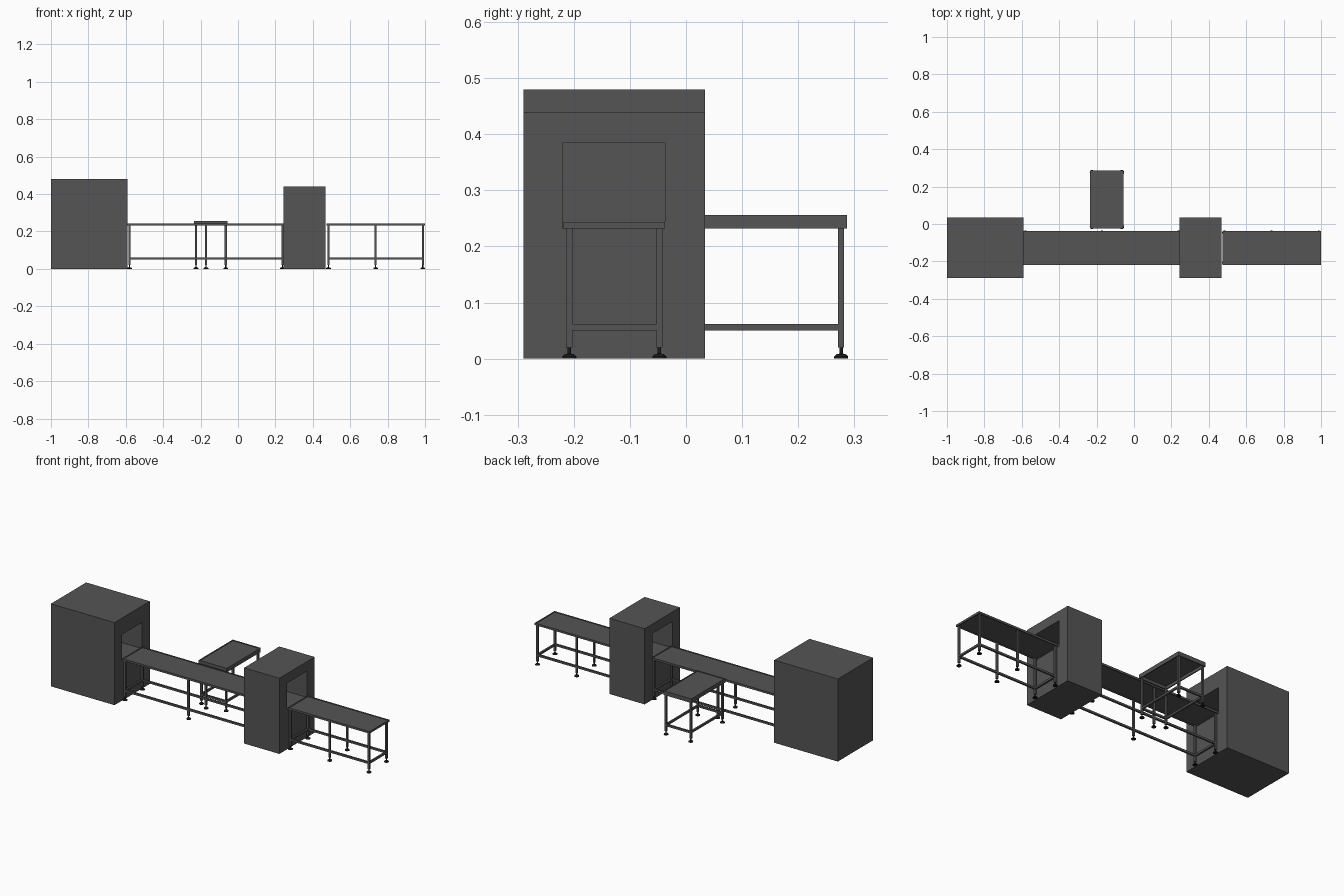
import bpy, bmesh, math
from mathutils import Matrix, Vector

if "Cube" in bpy.data.objects:
    bpy.data.objects.remove(bpy.data.objects["Cube"])


def material(name, value):
    mat = bpy.data.materials.new(name)
    mat.diffuse_color = (value, value, value, 1)
    mat.use_nodes = True
    mat.node_tree.nodes["Principled BSDF"].inputs["Base Color"].default_value = mat.diffuse_color
    return mat


STEEL = material("dark_grey", 0.09)
RUBBER = material("black", 0.012)


def add_object(name, bm, mat=STEEL):
    bmesh.ops.recalc_face_normals(bm, faces=bm.faces)
    mesh = bpy.data.meshes.new(name)
    bm.to_mesh(mesh)
    bm.free()
    mesh.materials.append(mat)
    obj = bpy.data.objects.new(name, mesh)
    bpy.context.collection.objects.link(obj)
    return obj


def box(name, lo, hi):
    lo, hi = Vector(lo), Vector(hi)
    bm = bmesh.new()
    bmesh.ops.create_cube(bm, size=1, matrix=Matrix.Translation((lo + hi) / 2)
                          @ Matrix.Diagonal((*(hi - lo), 1)))
    return add_object(name, bm)


def cabinet(name, lo, hi, cut_lo, cut_hi):
    body = box(name, lo, hi)
    cutter = box(name + "_cutter", cut_lo, cut_hi)
    mod = body.modifiers.new("opening", 'BOOLEAN')
    mod.operation, mod.solver, mod.object = 'DIFFERENCE', 'EXACT', cutter
    bpy.context.view_layer.objects.active = body
    bpy.ops.object.modifier_apply(modifier=mod.name)
    bpy.data.objects.remove(cutter)


def foot(name, x, y):
    # turned levelling foot: base disc, flare, threaded stem
    profile = [(0, 0), (0.0125, 0), (0.0125, 0.004), (0.008, 0.008),
               (0.003, 0.009), (0.003, 0.022), (0, 0.022)]
    bm = bmesh.new()
    verts = [bm.verts.new((r, 0, z)) for r, z in profile]
    edges = [bm.edges.new(p) for p in zip(verts, verts[1:])]
    bmesh.ops.spin(bm, geom=verts + edges, axis=(0, 0, 1), cent=(0, 0, 0),
                   steps=16, angle=2 * math.pi)
    bmesh.ops.remove_doubles(bm, verts=bm.verts, dist=1e-5)
    obj = add_object(name, bm, RUBBER)
    obj.location = (x, y, 0)
    bpy.ops.object.select_all(action='DESELECT')
    obj.select_set(True)
    bpy.context.view_layer.objects.active = obj
    bpy.ops.object.shade_smooth_by_angle()


LEG = 0.0055      # half width of a leg
BASE = 0.232      # underside of every table top


def table(name, x0, x1, y0, y1, top, leg_columns):
    # rim rails and recessed bed
    t = 0.006
    for side, y in (("front", y0), ("back", y1 - t)):
        box(f"{name}_{side}_rim", (x0, y, BASE), (x1, y + t, top))
    for side, x in (("left", x0), ("right", x1 - t)):
        box(f"{name}_{side}_rim", (x, y0 + t, BASE), (x + t, y1 - t, top))
    box(f"{name}_bed", (x0 + t, y0 + t, top - 0.007), (x1 - t, y1 - t, top - 0.003))
    # legs and feet
    xa, xb = x0 + 0.0105, x1 - 0.0105
    ya, yb = y0 + 0.0105, y1 - 0.0105
    for i in range(leg_columns):
        x = xa + (xb - xa) * i / (leg_columns - 1)
        for side, y in (("front", ya), ("back", yb)):
            box(f"{name}_{side}_leg_{i}", (x - LEG, y - LEG, 0.02), (x + LEG, y + LEG, BASE))
            foot(f"{name}_{side}_foot_{i}", x, y)
    # lower stretchers
    s = 0.005
    for side, y in (("front", ya), ("back", yb)):
        box(f"{name}_{side}_stretcher", (xa, y - s, 0.0505), (xb, y + s, 0.062))
    for side, x in (("left", xa), ("right", xb)):
        box(f"{name}_{side}_stretcher", (x - s, ya, 0.0505), (x + s, yb, 0.062))


# machine housings: a deep recess in the large one, a tunnel through the small one
cabinet("large_cabinet", (-1, -0.29, 0), (-0.591, 0.034, 0.48),
        (-0.95, -0.22, BASE), (-0.5, -0.037, 0.384))
cabinet("small_cabinet", (0.242, -0.29, 0), (0.469, 0.034, 0.44),
        (0.1, -0.22, BASE), (0.6, -0.037, 0.384))

# conveyor sections and side table
table("long_conveyor", -0.591, 0.248, -0.2185, -0.037, 0.244, 3)
table("short_conveyor", 0.473, 0.9985, -0.2185, -0.037, 0.244, 3)
table("side_table", -0.235, -0.055, -0.025, 0.287, 0.256, 2)
